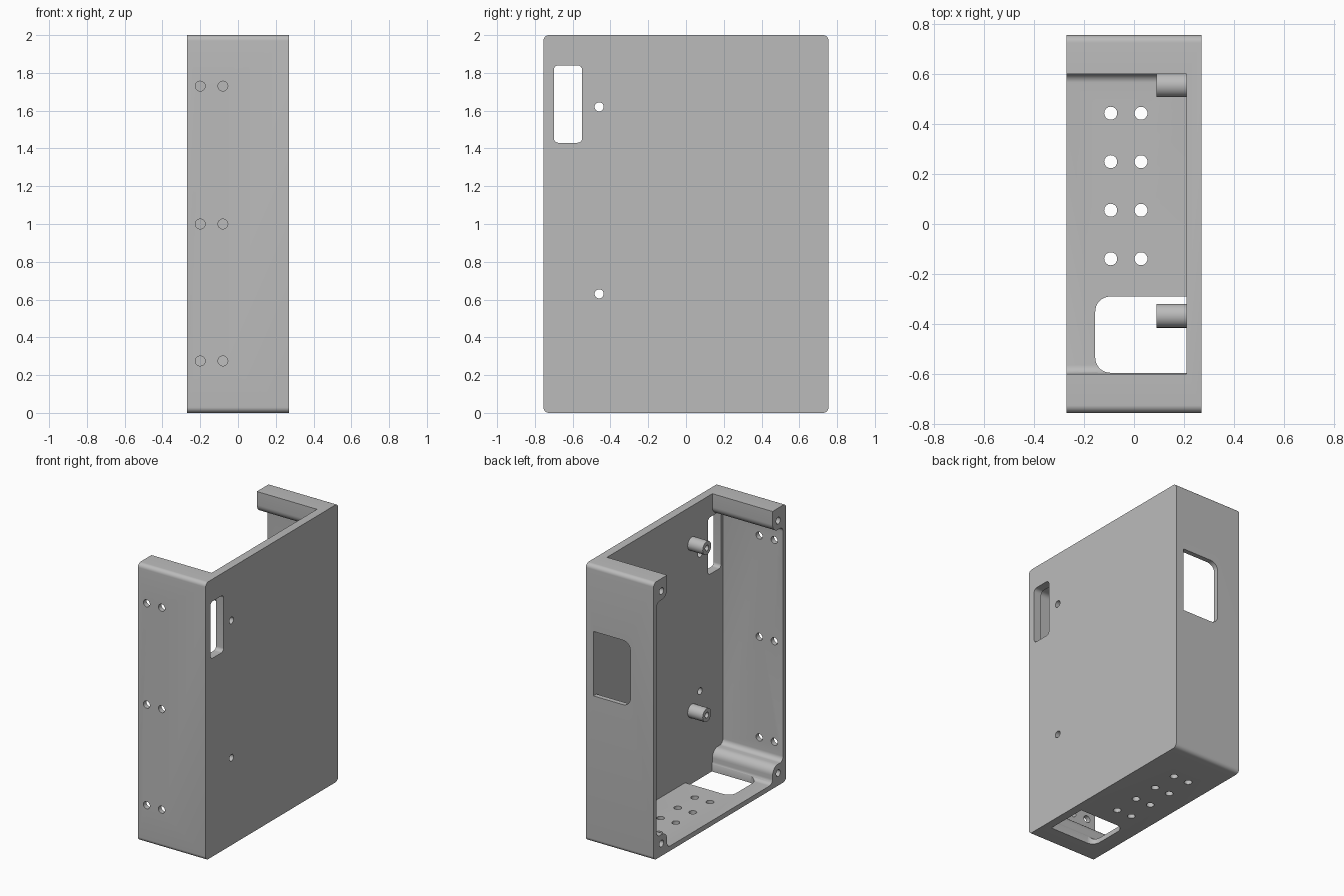
import bpy, bmesh, math
from mathutils import Vector

cube = bpy.data.objects.get("Cube")
if cube:
    bpy.data.objects.remove(cube, do_unlink=True)

grey = bpy.data.materials.new("plain grey")
grey.use_nodes = True
grey.diffuse_color = (0.5, 0.5, 0.5, 1)
grey.node_tree.nodes["Principled BSDF"].inputs["Base Color"].default_value = (0.5, 0.5, 0.5, 1)

X0, X1, PANEL = -0.27, 0.27, 0.21    # open side, outer panel face, inner panel face
Y, TOP = 0.755, 2.0
WALL, FLOOR, BLOCK = 0.72, 0.035, 0.6
PAD = 0.155                          # corner block size


def rounded(corners, steps=8):
    """Round each right-angled (u, v, radius) corner of an outline."""
    pts = []
    for i, (u, v, r) in enumerate(corners):
        p = Vector((u, v))
        if r == 0:
            pts.append(p)
            continue
        prev = (Vector(corners[i - 1][:2]) - p).normalized()
        nxt = (Vector(corners[(i + 1) % len(corners)][:2]) - p).normalized()
        c = p + r * (prev + nxt)
        for k in range(steps + 1):
            a = math.pi / 2 * k / steps
            pts.append(c - r * (nxt * math.cos(a) + prev * math.sin(a)))
    return pts


def rect(u0, v0, u1, v1, left=0, right=0):
    return rounded([(u0, v0, left), (u1, v0, right), (u1, v1, right), (u0, v1, left)])


def circle(u, v, r, n=32):
    return [Vector((u + r * math.cos(2 * math.pi * k / n),
                    v + r * math.sin(2 * math.pi * k / n))) for k in range(n)]


def prism(name, outline, axis, lo, hi):
    """Extrude a flat outline along one axis."""
    bm = bmesh.new()
    verts = []
    for u, v in outline:
        co = [u, v]
        co.insert("xyz".index(axis), lo)
        verts.append(bm.verts.new(co))
    face = bm.faces.new(verts)
    out = bmesh.ops.extrude_face_region(bm, geom=[face])
    move = Vector([hi - lo if a == axis else 0 for a in "xyz"])
    bmesh.ops.translate(bm, vec=move,
                        verts=[g for g in out["geom"] if isinstance(g, bmesh.types.BMVert)])
    bmesh.ops.recalc_face_normals(bm, faces=bm.faces)
    mesh = bpy.data.meshes.new(name)
    bm.to_mesh(mesh)
    bm.free()
    mesh.materials.append(grey)
    obj = bpy.data.objects.new(name, mesh)
    bpy.context.collection.objects.link(obj)
    return obj


def cut(target, outline, axis, lo, hi):
    """Subtract an extruded outline and discard the cutter."""
    cutter = prism("cutter", outline, axis, lo, hi)
    cutter.hide_render = True
    mod = target.modifiers.new("cut", 'BOOLEAN')
    mod.operation, mod.solver, mod.object = 'DIFFERENCE', 'EXACT', cutter
    select(target)
    bpy.ops.object.modifier_apply(modifier=mod.name)
    bpy.data.objects.remove(cutter, do_unlink=True)


def select(obj):
    bpy.ops.object.select_all(action='DESELECT')
    obj.select_set(True)
    bpy.context.view_layer.objects.active = obj


def smooth(obj):
    select(obj)
    bpy.ops.object.shade_smooth_by_angle(angle=math.radians(30))


# Outer shell with rounded lengthwise edges
case = prism("case", rect(-Y, 0, Y, TOP, 0.03, 0.03), "x", X0, X1)

# Cavity, open at the top and one side, leaving a filleted block in each corner
half = [(BLOCK, FLOOR, 0.035), (BLOCK, PAD, 0.06), (WALL, PAD, 0.035),
        (WALL, TOP - PAD, 0.035), (BLOCK, TOP - PAD, 0.06), (BLOCK, TOP + 0.1, 0)]
cavity = half + [(-y, z, r) for y, z, r in reversed(half)]
cut(case, rounded(cavity), "x", X0 - 0.1, PANEL)

# Slot and small holes in the side panel
cut(case, rect(-0.7, 1.43, -0.55, 1.84, 0.025, 0.025), "x", 0.15, 0.4)
for z in (0.63, 1.62):
    cut(case, circle(-0.46, z, 0.024), "x", 0.15, 0.4)

# Window in the back wall and window in the floor, rounded on the open side
cut(case, rect(-0.085, 1.06, PANEL, 1.525, 0.06), "y", 0.65, 0.9)
cut(case, rect(-0.155, -0.595, PANEL, -0.29, 0.06), "z", -0.1, 0.14)

# Paired holes in the front wall
for x in (-0.2, -0.08):
    for z in (0.275, 1.0, 1.73):
        cut(case, circle(x, z, 0.026), "y", -0.9, -0.65)

# Paired holes in the floor
for x in (-0.093, 0.028):
    for k in range(4):
        cut(case, circle(x, 0.443 - 0.194 * k, 0.026), "z", -0.1, 0.1)

# Screw holes in the corner blocks
for y in (-0.665, 0.665):
    for z in (0.09, TOP - 0.09):
        cut(case, circle(y, z, 0.024), "x", X0 - 0.1, X0 + 0.16)
smooth(case)

# Standoffs on the inside of the panel
for side, y in (("front", -0.367), ("back", 0.555)):
    for level, z in (("lower", 0.525), ("upper", 1.73)):
        peg = prism(f"{side}_{level}_standoff", circle(y, z, 0.048), "x", 0.09, PANEL + 0.01)
        cut(peg, circle(y, z, 0.02), "x", 0, 0.19)
        smooth(peg)
